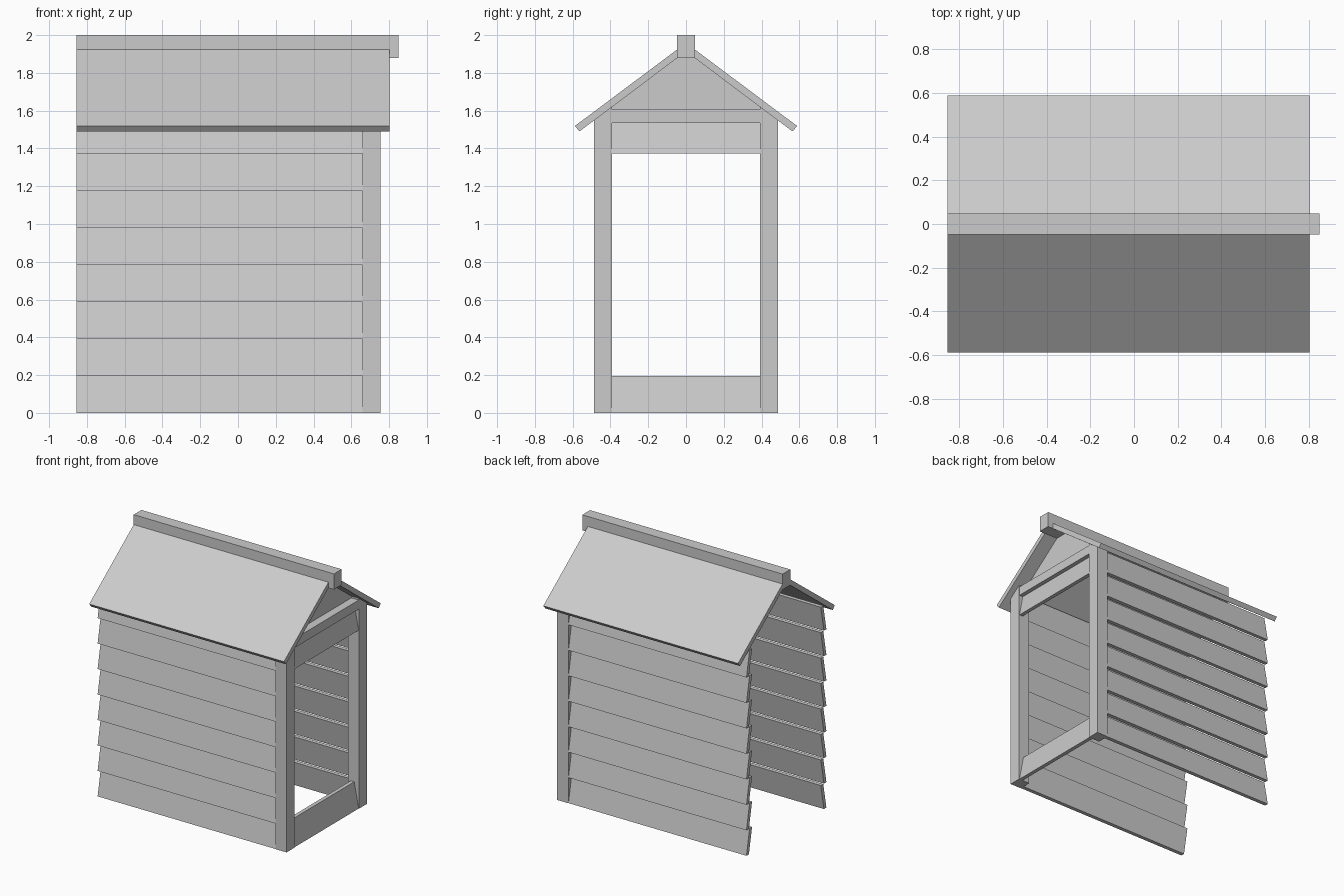
import bpy, bmesh

if "Cube" in bpy.data.objects:
    bpy.data.objects.remove(bpy.data.objects["Cube"])

def prism(name, profile, axis, a, b):
    """Extrude a closed 2D profile from a to b along axis 'x' (y,z points) or 'y' (x,z points)."""
    def place(p, t):
        return (t, p[0], p[1]) if axis == 'x' else (p[0], t, p[1])
    bm = bmesh.new()
    low = [bm.verts.new(place(p, a)) for p in profile]
    high = [bm.verts.new(place(p, b)) for p in profile]
    bm.faces.new(low)
    bm.faces.new(high)
    n = len(profile)
    for i in range(n):
        j = (i + 1) % n
        bm.faces.new((low[i], low[j], high[j], high[i]))
    bmesh.ops.recalc_face_normals(bm, faces=bm.faces)
    me = bpy.data.meshes.new(name)
    bm.to_mesh(me)
    bm.free()
    ob = bpy.data.objects.new(name, me)
    bpy.context.collection.objects.link(ob)
    return ob

def rect(u0, u1, v0, v1):
    return [(u0, v0), (u1, v0), (u1, v1), (u0, v1)]

def plank(outer, z):
    """Leaning clapboard section: bottom edge at 'outer', top leaning inward."""
    return [(outer, z), (outer - LEAN, z + PITCH),
            (outer - LEAN - THICK, z + PITCH), (outer - THICK, z)]

def under(y):
    """Height of the roof underside."""
    return 1.88 - 0.75 * (abs(y) - 0.045)

PITCH, LEAN, THICK = 0.196, 0.038, 0.03
BACK, POST_IN, POST_OUT = -0.855, 0.66, 0.755
IN, OUT = 0.393, 0.488

for side, s in (("left", -1), ("right", 1)):
    flip = lambda pts: [(s * y, z) for y, z in pts]
    # corner post with top cut to the roof slope
    prism(f"corner_post_{side}", flip([(IN, 0), (OUT, 0), (OUT, under(OUT)), (IN, under(IN))]),
          'x', POST_IN, POST_OUT)
    # lapped side boards
    for i in range(8):
        prism(f"side_board_{side}_{i + 1}", flip(plank(OUT - 0.002, i * PITCH)), 'x', BACK, POST_IN)
    # roof slope
    prism(f"roof_panel_{side}", flip([(0.045, 1.88), (0.564, 1.49), (0.588, 1.519), (0.045, 1.925)]),
          'x', BACK, 0.803)

# ridge beam
prism("ridge_beam", rect(-0.047, 0.047, 1.88, 2.0), 'x', BACK, 0.85)

# doorway boards, lintel and gable
prism("threshold_board", plank(POST_OUT - 0.003, 0), 'y', -IN, IN)
prism("doorway_top_board", plank(POST_OUT - 0.003, 7 * PITCH), 'y', -IN, IN)
prism("lintel", rect(POST_IN + 0.01, POST_OUT - 0.002, 1.535, 1.605), 'y', -IN, IN)
prism("gable_panel", [(-IN, 1.55), (IN, 1.55), (IN, under(IN)), (0.045, 1.88),
                      (-0.045, 1.88), (-IN, under(IN))], 'x', POST_IN, POST_IN + 0.03)
